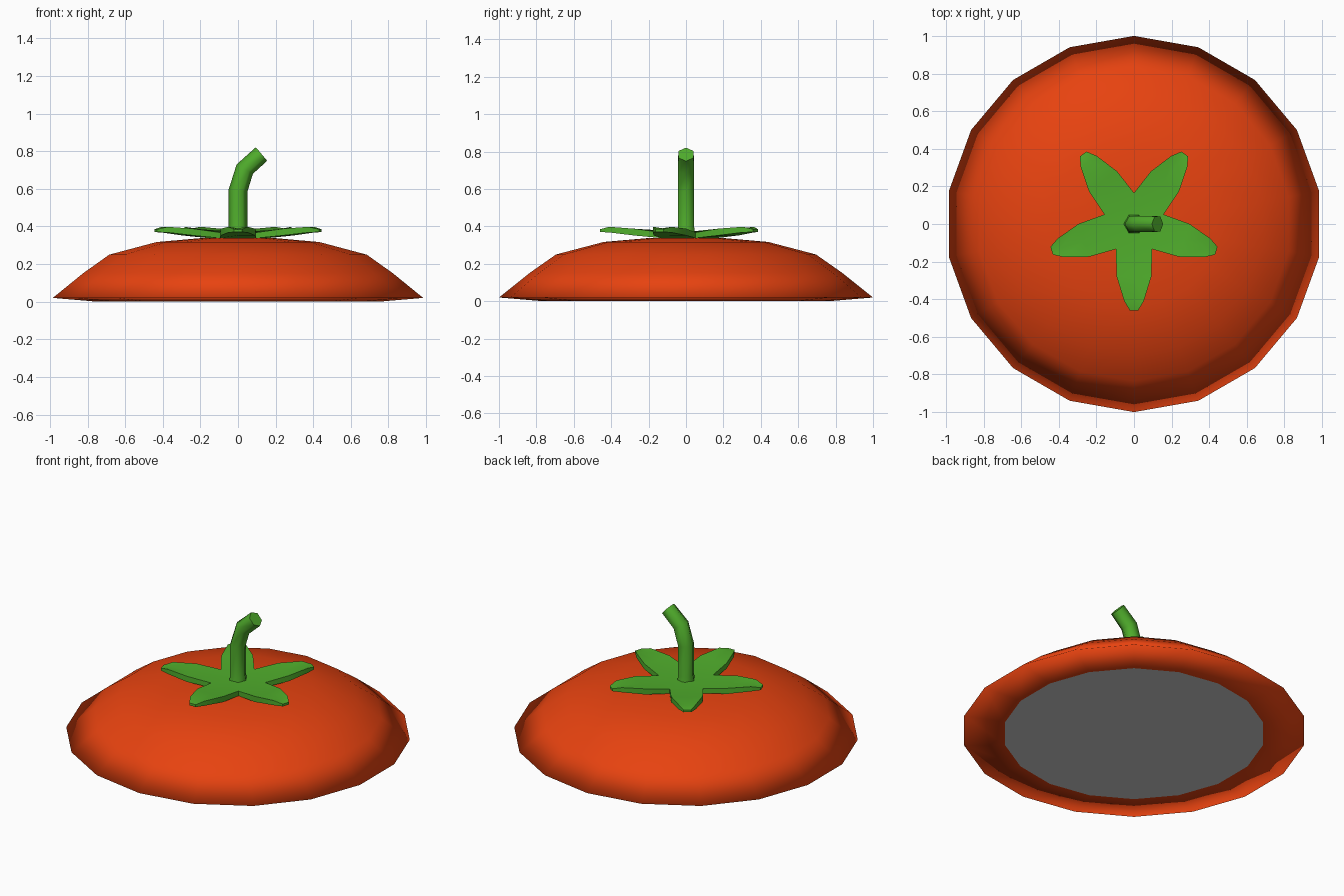
import bpy
import bmesh
from math import pi, sin, cos, radians
from mathutils import Vector

if "Cube" in bpy.data.objects:
    bpy.data.objects.remove(bpy.data.objects["Cube"])


def material(name, color):
    m = bpy.data.materials.new(name)
    m.diffuse_color = (*color, 1)
    m.use_nodes = True
    m.node_tree.nodes["Principled BSDF"].inputs["Base Color"].default_value = m.diffuse_color
    return m


RED = material("red_skin", (0.80, 0.055, 0.005))
GREEN = material("leaf_green", (0.08, 0.42, 0.025))


def finish(bm, name, mat=None, angle=None, smooth=False):
    bmesh.ops.recalc_face_normals(bm, faces=bm.faces)
    me = bpy.data.meshes.new(name)
    bm.to_mesh(me)
    bm.free()
    ob = bpy.data.objects.new(name, me)
    bpy.context.collection.objects.link(ob)
    if mat:
        me.materials.append(mat)
    for p in me.polygons:
        p.use_smooth = smooth
    if angle:
        bpy.ops.object.select_all(action='DESELECT')
        ob.select_set(True)
        bpy.context.view_layer.objects.active = ob
        bpy.ops.object.shade_smooth_by_angle(angle=radians(angle))
    return ob


def skin(bm, rings):
    for a, b in zip(rings, rings[1:]):
        n = len(a)
        for i in range(n):
            j = (i + 1) % n
            bm.faces.new((a[i], a[j], b[j], b[i]))


# 18-sided dome with a shallow underside ring
SIDES = 18


def ring(bm, r, z):
    return [bm.verts.new((r * cos(pi / 2 + 2 * pi * i / SIDES),
                          r * sin(pi / 2 + 2 * pi * i / SIDES), z))
            for i in range(SIDES)]


bm = bmesh.new()
profile = [(0.76, 0.0), (1.0, 0.02), (0.835, 0.152), (0.695, 0.25),
           (0.44, 0.317), (0.2, 0.338)]
rings = [ring(bm, r, z) for r, z in profile]
skin(bm, rings)
bm.faces.new(rings[-1])
finish(bm, "fruit_body", RED, smooth=True)

# grey flat base
bm = bmesh.new()
f = bm.faces.new(ring(bm, 0.76, 0.0))
base = finish(bm, "base_disc")
if base.data.polygons[0].normal.z > 0:
    base.data.flip_normals()

# five-lobed leaf crown: rows of (distance out, half width, top z, bottom z)
ROWS = [(0.28, 0.092, 0.388, 0.352), (0.41, 0.052, 0.398, 0.368),
        (0.46, 0.022, 0.385, 0.370)]
bm = bmesh.new()


def layer(top):
    pick = 2 if top else 3
    centre = bm.verts.new((0, 0, 0.37 if top else 0.335))
    notches = [bm.verts.new((0.165 * cos(radians(-126 + 72 * k)),
                             0.165 * sin(radians(-126 + 72 * k)),
                             0.368 if top else 0.338)) for k in range(5)]
    outline = []
    for k in range(5):
        a = radians(-90 + 72 * k)
        u, v = Vector((cos(a), sin(a), 0)), Vector((-sin(a), cos(a), 0))
        left, mid, right = [notches[k]], [centre], [notches[(k + 1) % 5]]
        for row in ROWS:
            for side, s in ((left, -1), (mid, 0), (right, 1)):
                drop = 0.008 if s == 0 and row[0] < 0.45 and top else 0
                p = u * row[0] + v * row[1] * s
                p.z = row[pick] - drop
                side.append(bm.verts.new(p))
        for i in range(len(ROWS)):
            bm.faces.new((left[i], left[i + 1], mid[i + 1], mid[i]))
            bm.faces.new((mid[i], mid[i + 1], right[i + 1], right[i]))
        outline += left + [mid[-1]] + right[:0:-1]
    return outline


skin(bm, [layer(True), layer(False)])
finish(bm, "leaf_crown", GREEN, angle=40)

# bent six-sided stem: (x, z, lean angle, radius)
bm = bmesh.new()
path = [(0, 0.33, 0, 0.062), (0, 0.40, 0, 0.05), (0, 0.59, 8, 0.05),
        (0.036, 0.705, 30, 0.05), (0.125, 0.785, 50, 0.047)]
rings = []
for x, z, lean, r in path:
    t = radians(lean)
    rings.append([bm.verts.new((x + r * cos(a) * cos(t), r * sin(a),
                                z - r * cos(a) * sin(t)))
                  for a in (pi * i / 3 for i in range(6))])
skin(bm, rings)
bm.faces.new(rings[0])
bm.faces.new(rings[-1])
finish(bm, "stem", GREEN, angle=62)
